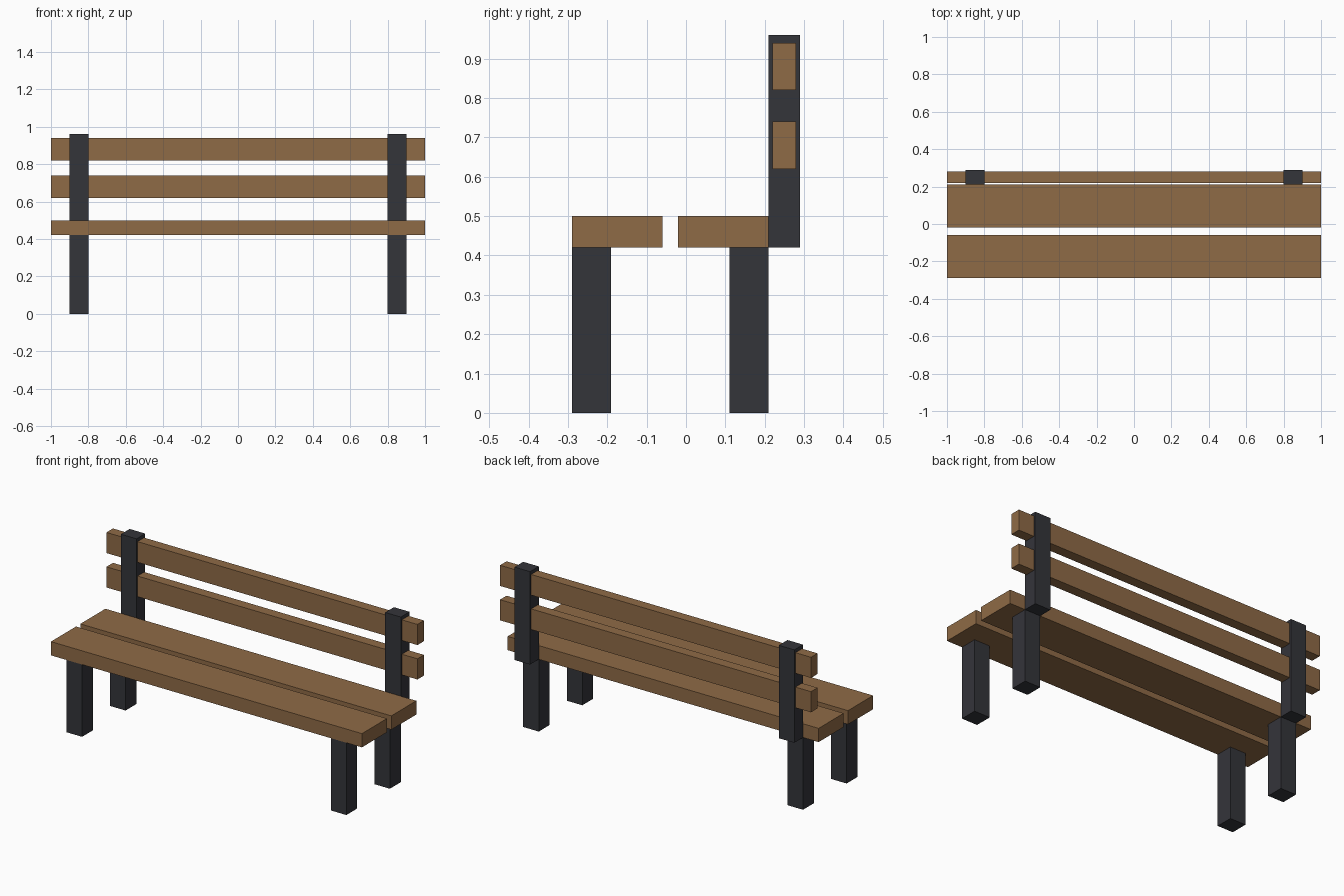
import bpy
import bmesh
from mathutils import Vector

if "Cube" in bpy.data.objects:
    bpy.data.objects.remove(bpy.data.objects["Cube"])


def material(name, color):
    mat = bpy.data.materials.new(name)
    mat.diffuse_color = color
    mat.use_nodes = True
    mat.node_tree.nodes["Principled BSDF"].inputs["Base Color"].default_value = mat.diffuse_color
    return mat


wood = material("wood", (0.275, 0.145, 0.061, 1))
iron = material("iron", (0.034, 0.035, 0.042, 1))


def box(name, x, y, z, mat):
    """Box spanning the (min, max) ranges x, y and z."""
    spans = (x, y, z)
    size = Vector([b - a for a, b in spans])
    center = Vector([(a + b) / 2 for a, b in spans])
    bm = bmesh.new()
    bmesh.ops.create_cube(bm, size=1)
    bmesh.ops.scale(bm, vec=size, verts=bm.verts)
    mesh = bpy.data.meshes.new(name)
    bm.to_mesh(mesh)
    bm.free()
    mesh.materials.append(mat)
    obj = bpy.data.objects.new(name, mesh)
    obj.location = center
    bpy.context.collection.objects.link(obj)
    return obj


LENGTH = (-1.0, 1.0)
SEAT_BOTTOM, SEAT_TOP = 0.42, 0.50

# Seat planks
box("seat_plank_front", LENGTH, (-0.29, -0.06), (SEAT_BOTTOM, SEAT_TOP), wood)
box("seat_plank_back", LENGTH, (-0.02, 0.21), (SEAT_BOTTOM, SEAT_TOP), wood)

# Backrest slats
box("back_slat_lower", LENGTH, (0.22, 0.28), (0.62, 0.74), wood)
box("back_slat_upper", LENGTH, (0.22, 0.28), (0.82, 0.94), wood)

# Legs and backrest posts at both ends
for side, x in (("left", (-0.9, -0.8)), ("right", (0.8, 0.9))):
    box(f"front_leg_{side}", x, (-0.29, -0.19), (0, SEAT_BOTTOM), iron)
    box(f"back_leg_{side}", x, (0.11, 0.21), (0, SEAT_BOTTOM), iron)
    box(f"back_post_{side}", x, (0.21, 0.29), (SEAT_BOTTOM, 0.96), iron)
